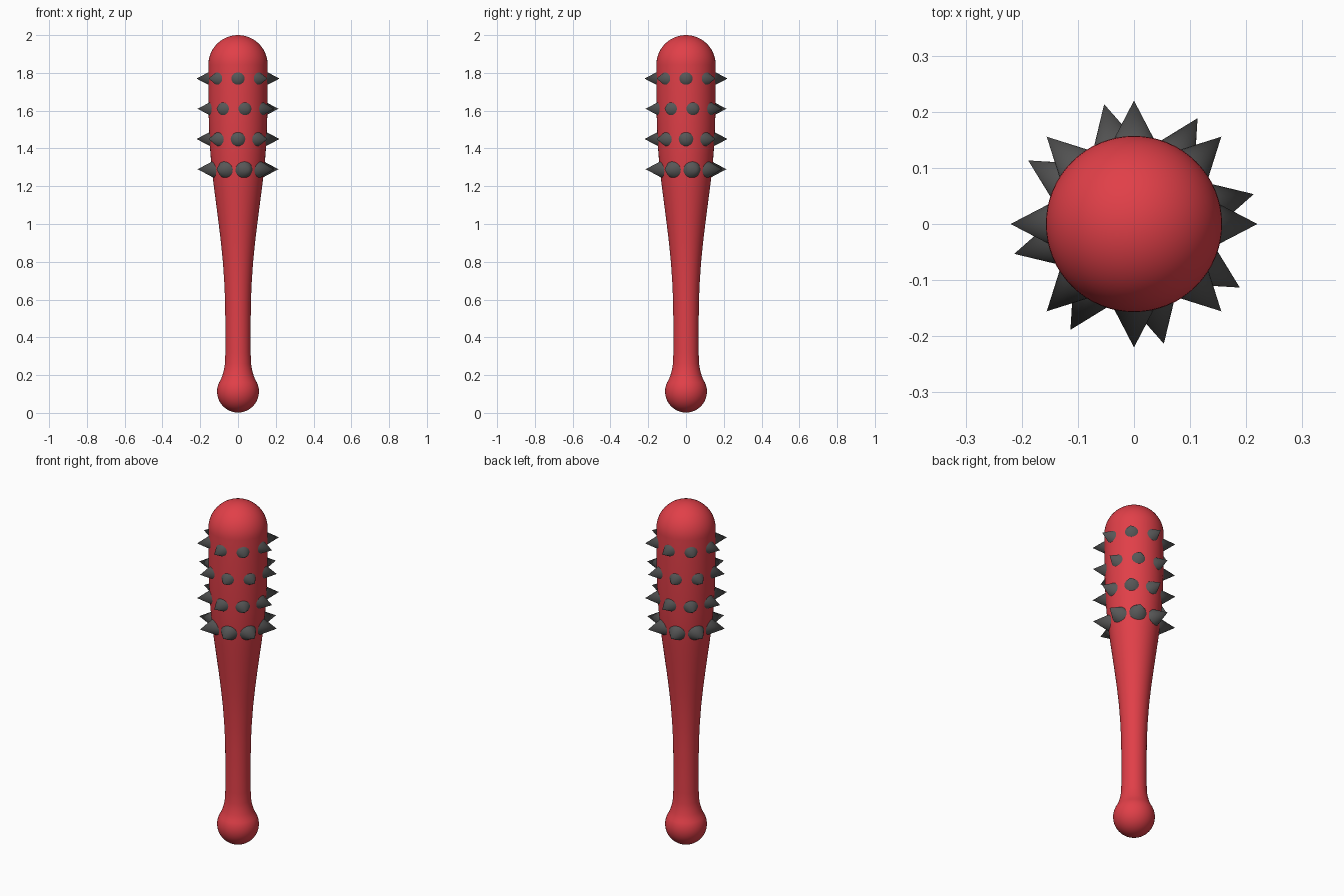
import bpy
import bmesh
from math import sin, cos, pi, radians
from mathutils import Matrix, Vector

cube = bpy.data.objects.get("Cube")
if cube:
    bpy.data.objects.remove(cube)


def material(name, colour, roughness):
    mat = bpy.data.materials.new(name)
    mat.use_nodes = True
    mat.diffuse_color = (*colour, 1)
    bsdf = mat.node_tree.nodes["Principled BSDF"]
    bsdf.inputs["Base Color"].default_value = (*colour, 1)
    bsdf.inputs["Roughness"].default_value = roughness
    return mat


def finish(bm, name, mat, angle):
    mesh = bpy.data.meshes.new(name)
    bm.normal_update()
    bm.to_mesh(mesh)
    bm.free()
    mesh.materials.append(mat)
    obj = bpy.data.objects.new(name, mesh)
    bpy.context.collection.objects.link(obj)
    bpy.ops.object.select_all(action='DESELECT')
    obj.select_set(True)
    bpy.context.view_layer.objects.active = obj
    bpy.ops.object.shade_smooth_by_angle(angle=radians(angle))
    return obj


def arc(radius, centre_z, start, end, steps):
    angles = [radians(start + (end - start) * i / steps) for i in range(steps + 1)]
    return [(radius * cos(a), centre_z + radius * sin(a)) for a in angles]


def lathe(profile, segments):
    bm = bmesh.new()
    bottom = bm.verts.new((0, 0, profile[0][1]))
    top = bm.verts.new((0, 0, profile[-1][1]))
    rings = [[bm.verts.new((r * cos(2 * pi * i / segments), r * sin(2 * pi * i / segments), z))
              for i in range(segments)] for r, z in profile[1:-1]]
    for i in range(segments):
        j = (i + 1) % segments
        bm.faces.new((bottom, rings[0][j], rings[0][i]))
        bm.faces.new((top, rings[-1][i], rings[-1][j]))
        for low, high in zip(rings, rings[1:]):
            bm.faces.new((low[i], low[j], high[j], high[i]))
    return bm


red = material("red", (0.75, 0.05, 0.065), 0.5)
grey = material("dark grey", (0.095, 0.095, 0.095), 0.5)

# Bat: round knob, slim grip, widening barrel and domed end
knob = arc(0.111, 0.113, -90, 35, 14)
shaft = [(0.082, 0.2), (0.074, 0.23), (0.069, 0.26), (0.067, 0.32), (0.067, 0.45),
         (0.068, 0.58), (0.072, 0.68), (0.08, 0.8), (0.09, 0.9), (0.102, 1.0),
         (0.115, 1.1), (0.128, 1.2), (0.14, 1.3), (0.148, 1.4), (0.153, 1.5),
         (0.156, 1.6), (0.157, 1.72)]
dome = arc(0.157, 1.843, 0, 90, 14)
finish(lathe(knob + shaft + dome, 64), "bat_body", red, 40)

# Spikes: rings of eight cones, every second ring turned
tip, base, slope = 0.22, 0.11, 0.52
for row, z in enumerate((1.29, 1.45, 1.61, 1.77)):
    bm = bmesh.new()
    offset = 14 if row % 2 == 0 else 0
    for i in range(8):
        a = radians(offset + 45 * i)
        direction = Vector((cos(a), sin(a), 0))
        place = (Matrix.Translation(direction * (tip + base) / 2 + Vector((0, 0, z)))
                 @ direction.to_track_quat('Z', 'Y').to_matrix().to_4x4())
        bmesh.ops.create_cone(bm, cap_ends=True, segments=20, radius1=(tip - base) * slope,
                              radius2=0, depth=tip - base, matrix=place)
    bmesh.ops.remove_doubles(bm, verts=bm.verts, dist=0.0001)
    finish(bm, f"spike_ring_{row + 1}", grey, 40)
